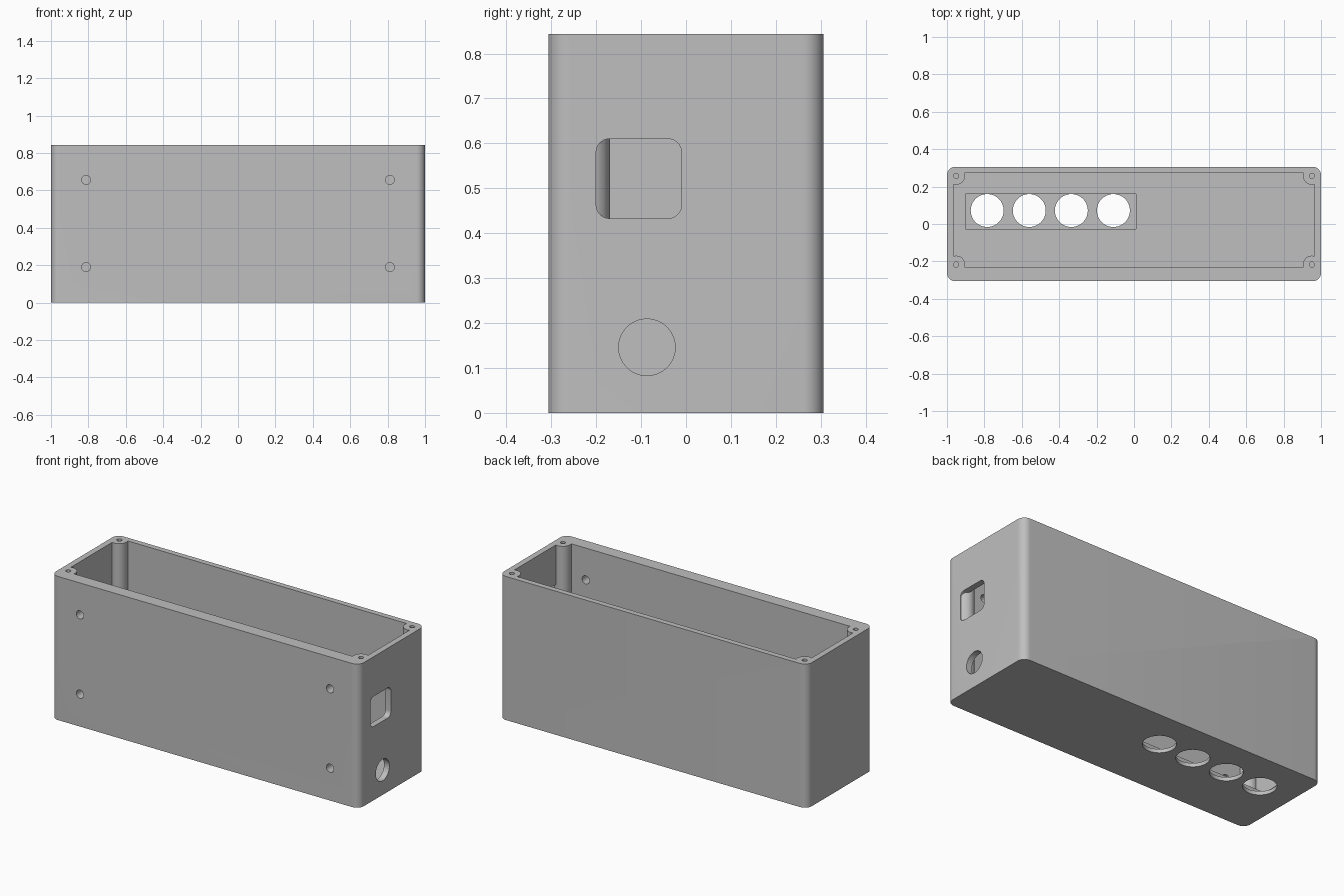
import bpy, bmesh
from math import cos, sin, pi
from mathutils import Matrix

if "Cube" in bpy.data.objects:
    bpy.data.objects.remove(bpy.data.objects["Cube"])

H, HALF_Y, FLOOR = 0.843, 0.306, 0.05
grey = bpy.data.materials.new("plain_grey")
grey.use_nodes = True
colour = (0.52, 0.52, 0.52, 1)
grey.diffuse_color = colour
grey.node_tree.nodes["Principled BSDF"].inputs["Base Color"].default_value = colour

# Maps a flat profile plus its depth onto the named axis
AXES = {
    "Z": Matrix.Identity(3),
    "X": Matrix(((0, 0, 1), (1, 0, 0), (0, 1, 0))),
    "Y": Matrix(((1, 0, 0), (0, 0, 1), (0, 1, 0))),
}


def rounded(a0, a1, b0, b1, r, steps=10):
    """Rounded rectangle profile."""
    pts = []
    corners = [(a1 - r, b1 - r), (a0 + r, b1 - r), (a0 + r, b0 + r), (a1 - r, b0 + r)]
    for q, (a, b) in enumerate(corners):
        for i in range(steps + 1):
            t = (q + i / steps) * pi / 2
            pts.append((a + r * cos(t), b + r * sin(t)))
    return pts


def rect(a0, a1, b0, b1):
    return [(a0, b0), (a1, b0), (a1, b1), (a0, b1)]


def circle(a, b, r, n=48):
    return [(a + r * cos(2 * pi * i / n), b + r * sin(2 * pi * i / n)) for i in range(n)]


def prism(name, profile, lo, hi, axis="Z"):
    bm = bmesh.new()
    base, top = ([bm.verts.new(AXES[axis] @ Matrix.Translation((0, 0, d)).translation
                               + AXES[axis].col[0] * a + AXES[axis].col[1] * b)
                  for a, b in profile] for d in (lo, hi))
    bm.faces.new(base)
    bm.faces.new(top)
    n = len(profile)
    for i in range(n):
        j = (i + 1) % n
        bm.faces.new((base[i], base[j], top[j], top[i]))
    bmesh.ops.recalc_face_normals(bm, faces=bm.faces)
    mesh = bpy.data.meshes.new(name)
    bm.to_mesh(mesh)
    bm.free()
    mesh.materials.append(grey)
    obj = bpy.data.objects.new(name, mesh)
    bpy.context.collection.objects.link(obj)
    return obj


def combine(target, tool, operation):
    """Apply a boolean and discard the tool."""
    tool.hide_render = True
    mod = target.modifiers.new("cut", "BOOLEAN")
    mod.object, mod.operation, mod.solver = tool, operation, "EXACT"
    bpy.context.view_layer.objects.active = target
    bpy.ops.object.modifier_apply(modifier=mod.name)
    bpy.data.objects.remove(tool)


def cut(profile, lo, hi, axis="Z"):
    combine(box, prism("cutter", profile, lo, hi, axis), "DIFFERENCE")


# Open-topped case with a thicker front wall
box = prism("enclosure_box", rounded(-1, 1, -HALF_Y, HALF_Y, 0.045), 0, H + 0.01)
cut(rect(-0.965, 0.965, -0.23, 0.273), FLOOR, H + 0.1)

# Shallow floor pocket with a row of four round openings
cut(rect(-0.9, 0.01, -0.027, 0.161), 0.022, FLOOR + 0.1)
for i in range(4):
    cut(circle(-0.785 + 0.225 * i, 0.072, 0.088, 64), -0.1, 0.1)

# Side window and round cable opening
cut(rounded(-0.2, -0.01, 0.433, 0.61, 0.03), 0.9, 1.1, "X")
cut(circle(-0.087, 0.146, 0.063, 64), 0.9, 1.1, "X")

# Front mounting holes
for x in (-0.812, 0.812):
    for z in (0.19, 0.656):
        cut(circle(x, z, 0.024, 32), -0.4, -0.15, "Y")

# Full-height corner screw posts with blind holes
posts = [(x, y) for x in (-0.951, 0.951) for y in (-0.217, 0.257)]
for x, y in posts:
    combine(box, prism("post", circle(x, y, 0.0475), 0.01, H + 0.03), "UNION")
cut(rect(-1.2, 1.2, -0.5, 0.5), H, H + 0.2)
for x, y in posts:
    cut(circle(x, y, 0.014, 24), H - 0.15, H + 0.1)

# Smooth the curved walls and keep crisp edges
bpy.ops.object.select_all(action="DESELECT")
box.select_set(True)
bpy.context.view_layer.objects.active = box
bpy.ops.object.shade_smooth_by_angle(angle=0.5)
